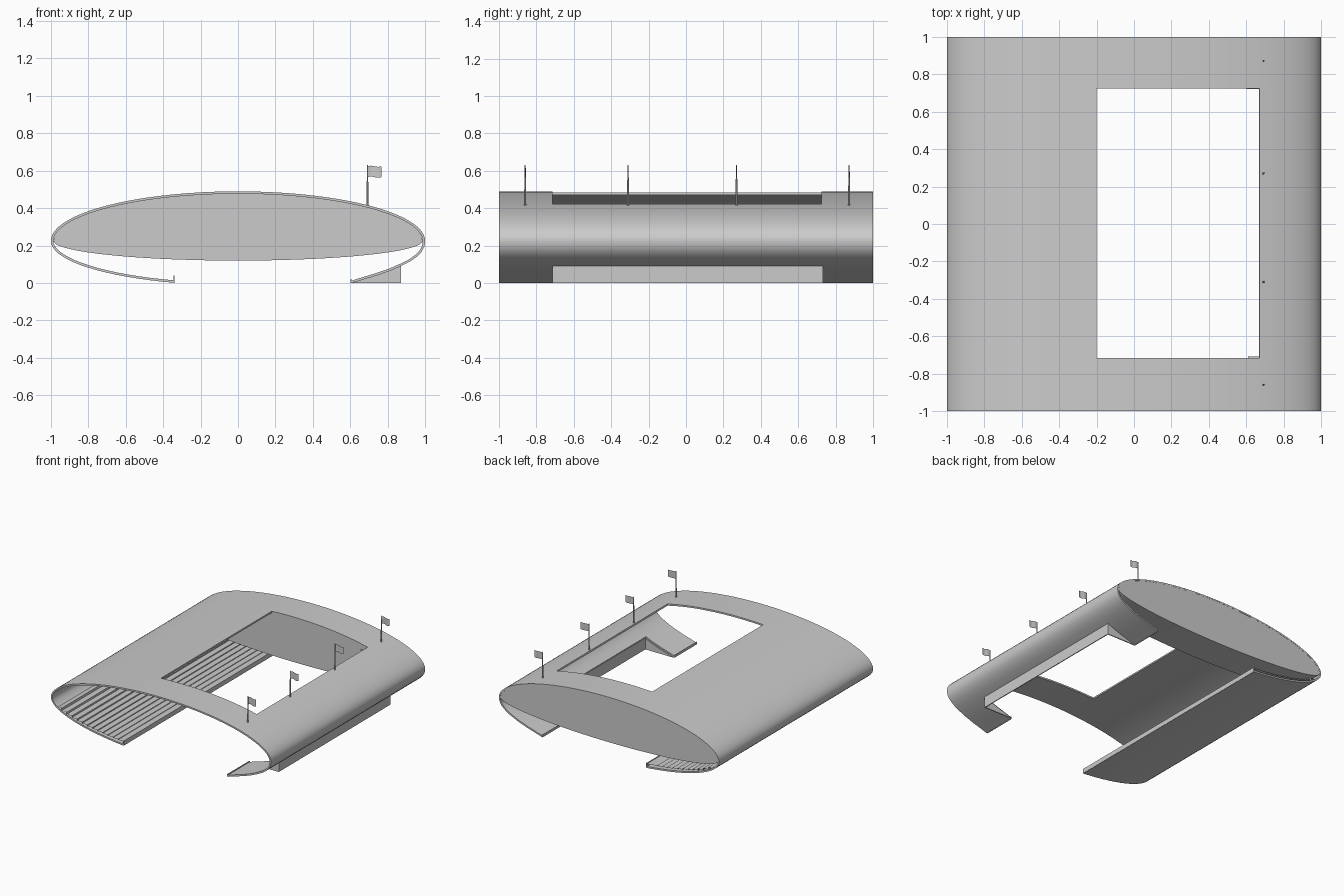
import bpy, bmesh, math
from mathutils import Vector

cube = bpy.data.objects.get("Cube")
if cube:
    bpy.data.objects.remove(cube)

grey = bpy.data.materials.new("light_grey")
grey.use_nodes = True
grey.diffuse_color = (0.6, 0.6, 0.6, 1)
grey.node_tree.nodes["Principled BSDF"].inputs["Base Color"].default_value = (0.6, 0.6, 0.6, 1)

FRONT, BACK = -0.715, 0.725   # ends of the roof opening
MID, THICK = 0.225, 0.013     # shell centre height and wall thickness


def make(name, verts, faces, smooth=False, closed=True):
    mesh = bpy.data.meshes.new(name)
    mesh.from_pydata(verts, [], faces)
    if closed:
        bm = bmesh.new()
        bm.from_mesh(mesh)
        bmesh.ops.recalc_face_normals(bm, faces=bm.faces)
        bm.to_mesh(mesh)
        bm.free()
    mesh.materials.append(grey)
    ob = bpy.data.objects.new(name, mesh)
    bpy.context.collection.objects.link(ob)
    if smooth:
        bpy.ops.object.select_all(action='DESELECT')
        ob.select_set(True)
        bpy.context.view_layer.objects.active = ob
        bpy.ops.object.shade_smooth_by_angle(angle=math.radians(30))
    return ob


def prism(name, outline, y0, y1, smooth=False):
    """Closed x-z outline extruded along y."""
    n = len(outline)
    verts = [(x, y, z) for y in (y0, y1) for x, z in outline]
    faces = [[i, (i + 1) % n, (i + 1) % n + n, i + n] for i in range(n)]
    faces += [list(range(n)), list(range(n, 2 * n))]
    return make(name, verts, faces, smooth)


def box(name, x0, x1, y0, y1, z0, z1):
    return prism(name, [(x0, z0), (x1, z0), (x1, z1), (x0, z1)], y0, y1)


def arc(a0, a1, steps, rx=1.0, up=0.265, down=0.238):
    pts = []
    for i in range(steps + 1):
        a = a0 + (a1 - a0) * i / steps
        s = math.sin(a)
        pts.append((rx * math.cos(a), MID + s * (up if s > 0 else down)))
    return pts


# Shell outline: stand edge, over the roof, down to the walkway edge
left_edge, right_edge = math.acos(-0.2), math.acos(0.67)
profile = arc(2 * math.pi - math.acos(-0.34), left_edge, 36)
i_left = len(profile) - 1
profile += arc(left_edge, right_edge, 16)[1:]
i_right = len(profile) - 1
profile += arc(right_edge, 0, 14)[1:]
profile += [(0.996, 0.195), (0.98, 0.165), (0.955, 0.14), (0.92, 0.115), (0.87, 0.09)]
i_wall = len(profile) - 1
profile += [(0.81, 0.064), (0.74, 0.04), (0.67, 0.019), (0.61, 0.0)]


def inward(i):
    a = Vector(profile[max(i - 1, 0)])
    b = Vector(profile[min(i + 1, len(profile) - 1)])
    d = (b - a).normalized()
    return (profile[i][0] + d.y * THICK, profile[i][1] - d.x * THICK)


inner = [inward(i) for i in range(len(profile))]


def shell(name, i0, i1, y0, y1):
    out, inn = profile[i0:i1 + 1], inner[i0:i1 + 1]
    n = len(out)
    verts = [(x, y, z) for line in (out, inn) for y in (y0, y1) for x, z in line]
    faces = []
    for i in range(n - 1):
        for p, q in ((0, n), (2 * n, 3 * n), (0, 2 * n), (n, 3 * n)):
            faces.append([p + i, p + i + 1, q + i + 1, q + i])
    for i in (0, n - 1):
        faces.append([i, i + n, i + 3 * n, i + 2 * n])
    make(name, verts, faces, True)


last = len(profile) - 1
shell("front_shell", 0, last, -1, FRONT)
shell("back_shell", 0, last, BACK, 1)
shell("right_roof", 0, i_left, FRONT, BACK)
shell("left_roof", i_right, i_wall, FRONT, BACK)

# Solid lens-shaped block that closes the back
prism("back_block", arc(0, 2 * math.pi, 72, 0.986, 0.253, 0.105)[:-1], BACK, 0.999, True)

# Thin two-part panel on the block's inner face
upper = [(0.6, 0.272), (0.6, 0.37), (0.605, 0.383), (0.625, 0.39), (0.7, 0.375),
         (0.8, 0.343), (0.88, 0.31), (0.93, 0.283), (0.937, 0.272)]
lower = [(0.937, 0.271), (0.925, 0.256), (0.88, 0.232), (0.8, 0.21), (0.7, 0.198),
         (0.625, 0.193), (0.605, 0.2), (0.6, 0.215), (0.6, 0.271)]
prism("upper_panel", upper, BACK - 0.004, BACK + 0.002)
prism("lower_panel", lower, BACK - 0.004, BACK + 0.002)

# Stepped seating inside the low side
STEPS = 13
stairs = []
for i in range(STEPS):
    x0 = -0.95 + 0.606 * i / STEPS
    x1 = -0.95 + 0.606 * (i + 1) / STEPS
    z = MID + 0.035 - 0.238 * math.sqrt(1 - x1 * x1)
    stairs += [(x0, z), (x1, z)]
n = len(stairs)
make("seating_steps", [(x, y, z) for y in (-1, 1) for x, z in stairs],
     [[i, i + 1, i + 1 + n, i + n] for i in range(n - 1)], closed=False)
box("seating_parapet", -0.346, -0.338, -1, 1, 0.002, 0.04)

# Walkway wall, its end plates and small kerbs
box("walkway_wall", 0.864, 0.871, FRONT, BACK + 0.008, 0, 0.094)
plate = [(0.61, 0), (0.87, 0), (0.87, 0.092), (0.81, 0.066), (0.74, 0.042), (0.67, 0.021)]
for name, y in (("front", FRONT), ("back", BACK)):
    prism(name + "_end_plate", plate, y, y + 0.008)
for name, y0, y1 in (("front", -1, FRONT), ("back", BACK, 1)):
    box(name + "_kerb", 0.602, 0.608, y0, y1, 0, 0.02)

# Flags along the roof edge
for k, y in enumerate((-0.86, -0.31, 0.27, 0.872)):
    bpy.ops.mesh.primitive_cone_add(vertices=10, radius1=0.006, radius2=0.003,
                                    depth=0.216, location=(0.692, y, 0.522))
    pole = bpy.context.object
    pole.name = f"flag_pole_{k + 1}"
    pole.data.materials.append(grey)
    cols = 8
    verts = []
    for i in range(cols + 1):
        t = i / cols
        wave = 0.003 * math.sin(t * 2 * math.pi)
        verts += [(0.692 + 0.076 * t, y + wave, z + wave) for z in (0.566, 0.624)]
    make(f"flag_{k + 1}", verts,
         [[2 * i, 2 * i + 2, 2 * i + 3, 2 * i + 1] for i in range(cols)],
         True, closed=False)
